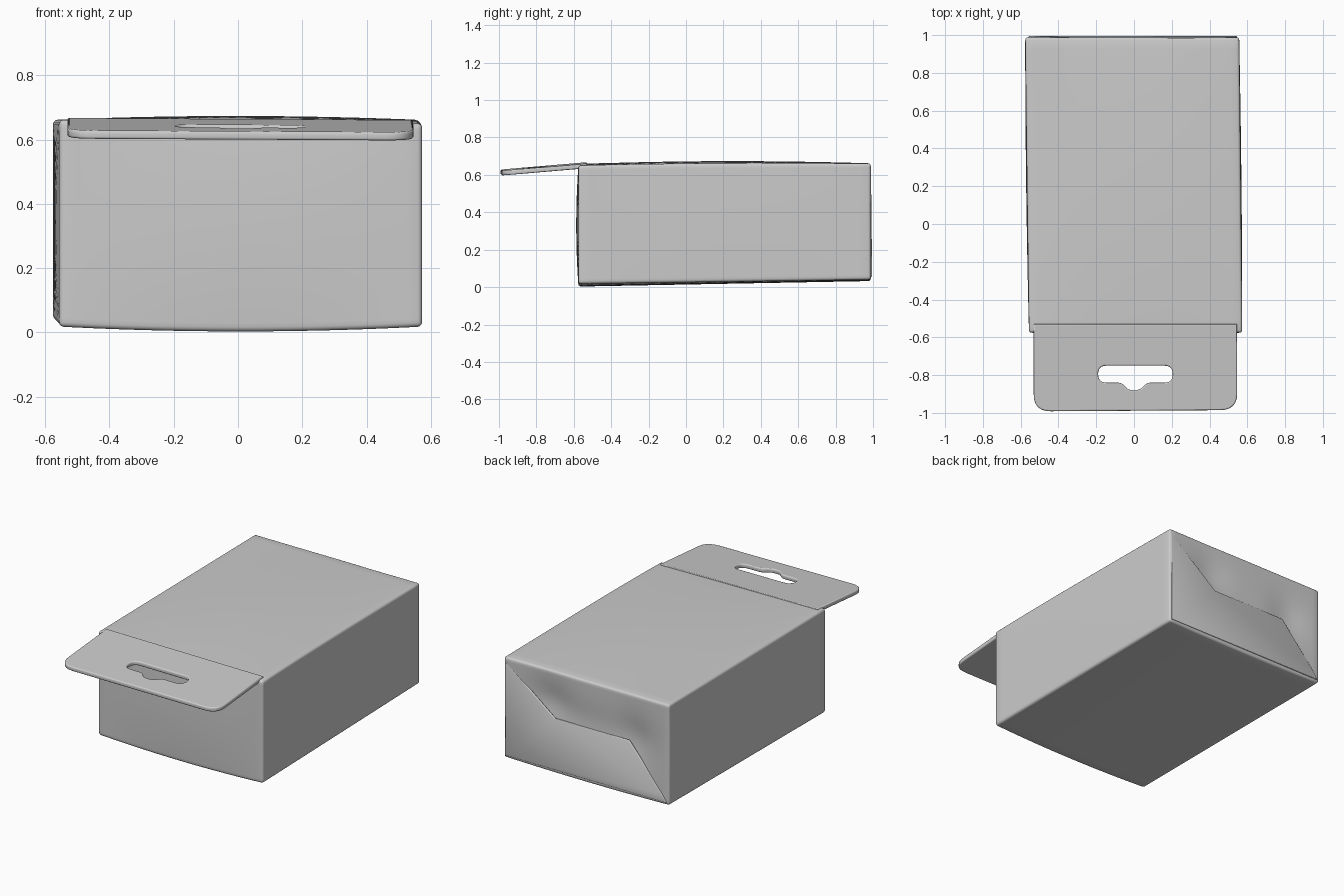
import bpy, bmesh, math
from mathutils import Vector

if "Cube" in bpy.data.objects:
    bpy.data.objects.remove(bpy.data.objects["Cube"])


def lerp(a, b, t):
    return a + (b - a) * t


def bump(a):
    return 1 - a * a


def gauss(x, z, cx, cz, sx, sz):
    return math.exp(-((x - cx) / sx) ** 2 - ((z - cz) / sz) ** 2)


def finish(obj, width, segments=3):
    mod = obj.modifiers.new("soft_edges", 'BEVEL')
    mod.width = width
    mod.segments = segments
    mod.limit_method = 'ANGLE'
    mod.angle_limit = math.radians(45)
    for p in obj.data.polygons:
        p.use_smooth = True


def new_object(name, bm):
    bmesh.ops.recalc_face_normals(bm, faces=bm.faces)
    mesh = bpy.data.meshes.new(name)
    bm.to_mesh(mesh)
    bm.free()
    obj = bpy.data.objects.new(name, mesh)
    bpy.context.collection.objects.link(obj)
    return obj


# Carton body: a subdivided cube with slightly bowed, uneven walls
bm = bmesh.new()
bmesh.ops.create_cube(bm, size=2)
bmesh.ops.subdivide_edges(bm, edges=bm.edges[:], cuts=23, use_grid_fill=True)
for vert in bm.verts:
    u, v, w = vert.co
    s, t, r = (u + 1) / 2, (v + 1) / 2, (w + 1) / 2
    left = lerp(-0.556, -0.576, t) - 0.005 * bump(v) * bump(w)
    right = lerp(0.573, 0.557, t) + 0.004 * bump(v) * bump(w)
    x = lerp(left, right, s)
    low = lerp(0.018, 0.04, t) - 0.015 * bump(u) * lerp(1, 0.5, t)
    high = 0.662 + 0.012 * bump(u) * bump(v) - 0.012 * s * (1 - t) ** 4
    z = lerp(low, high, r)
    y = lerp(-0.575 - 0.012 * bump(u) * bump(w), 0.988, t)
    if v > 0.999:
        # hollows where the upper end flap is tucked in
        y -= 0.022 * gauss(x, z, 0.25, 0.47, 0.14, 0.12)
        y -= 0.022 * gauss(x, z, -0.34, 0.38, 0.12, 0.14)
        y -= 0.008 * gauss(x, z, 0.0, 0.42, 0.3, 0.1)
    vert.co = (x, y, z)
finish(new_object("carton_body", bm), 0.014)

# Lower end flap folded over the back, with diagonal fold edges
outline = [(0.545, 0.055), (0.545, 0.63), (0.21, 0.37),
           (-0.30, 0.37), (-0.53, 0.10), (-0.56, 0.055)]
bm = bmesh.new()
face = bm.faces.new([bm.verts.new((x, 0.975, z)) for x, z in outline])
ext = bmesh.ops.extrude_face_region(bm, geom=[face])
for vert in [g for g in ext["geom"] if isinstance(g, bmesh.types.BMVert)]:
    mid = 0.37 if abs(vert.co.x) < 0.4 else 0.0
    vert.co.y = 0.987 if mid else lerp(0.996, 0.989, vert.co.z / 0.63)
finish(new_object("end_flap", bm), 0.004, 2)


# Hang tab: rounded sheet with a hanger slot
def rounded(points, steps=6):
    result = []
    n = len(points)
    for i, (x, y, r) in enumerate(points):
        p = Vector((x, y))
        a = (Vector(points[i - 1][:2]) - p).normalized()
        b = (Vector(points[(i + 1) % n][:2]) - p).normalized()
        if r == 0:
            result.append(p)
            continue
        for k in range(steps + 1):
            q = k / steps
            result.append(p + a * r * (1 - q) ** 2 + b * r * q ** 2)
    return result


tab = [(-0.531, -0.53, 0), (-0.531, -0.992, 0.09),
       (0.547, -0.985, 0.09), (0.545, -0.53, 0)]
slot = [(-0.19, -0.75, 0.045), (0.205, -0.75, 0.045), (0.205, -0.84, 0.045),
        (0.07, -0.84, 0.02), (0.03, -0.879, 0.02), (-0.03, -0.879, 0.02),
        (-0.065, -0.84, 0.02), (-0.19, -0.84, 0.045)]
curve = bpy.data.curves.new("hang_tab", 'CURVE')
curve.dimensions = '2D'
curve.fill_mode = 'BOTH'
curve.extrude = 0.006
curve.bevel_depth = 0.007
curve.bevel_resolution = 2
curve.offset = -0.007
for shape in (tab, slot):
    pts = rounded(shape)
    spline = curve.splines.new('POLY')
    spline.points.add(len(pts) - 1)
    for sp, p in zip(spline.points, pts):
        sp.co = (p.x, p.y, 0, 1)
    spline.use_cyclic_u = True
tab_obj = bpy.data.objects.new("hang_tab", curve)
bpy.context.collection.objects.link(tab_obj)
bpy.context.view_layer.objects.active = tab_obj
tab_obj.select_set(True)
bpy.ops.object.convert(target='MESH')
tab_obj = bpy.context.object
for vert in tab_obj.data.vertices:
    vert.co.z += 0.650 + 0.085 * (vert.co.y + 0.55) - 0.006 * vert.co.x
bpy.ops.object.shade_smooth_by_angle(angle=math.radians(50))
